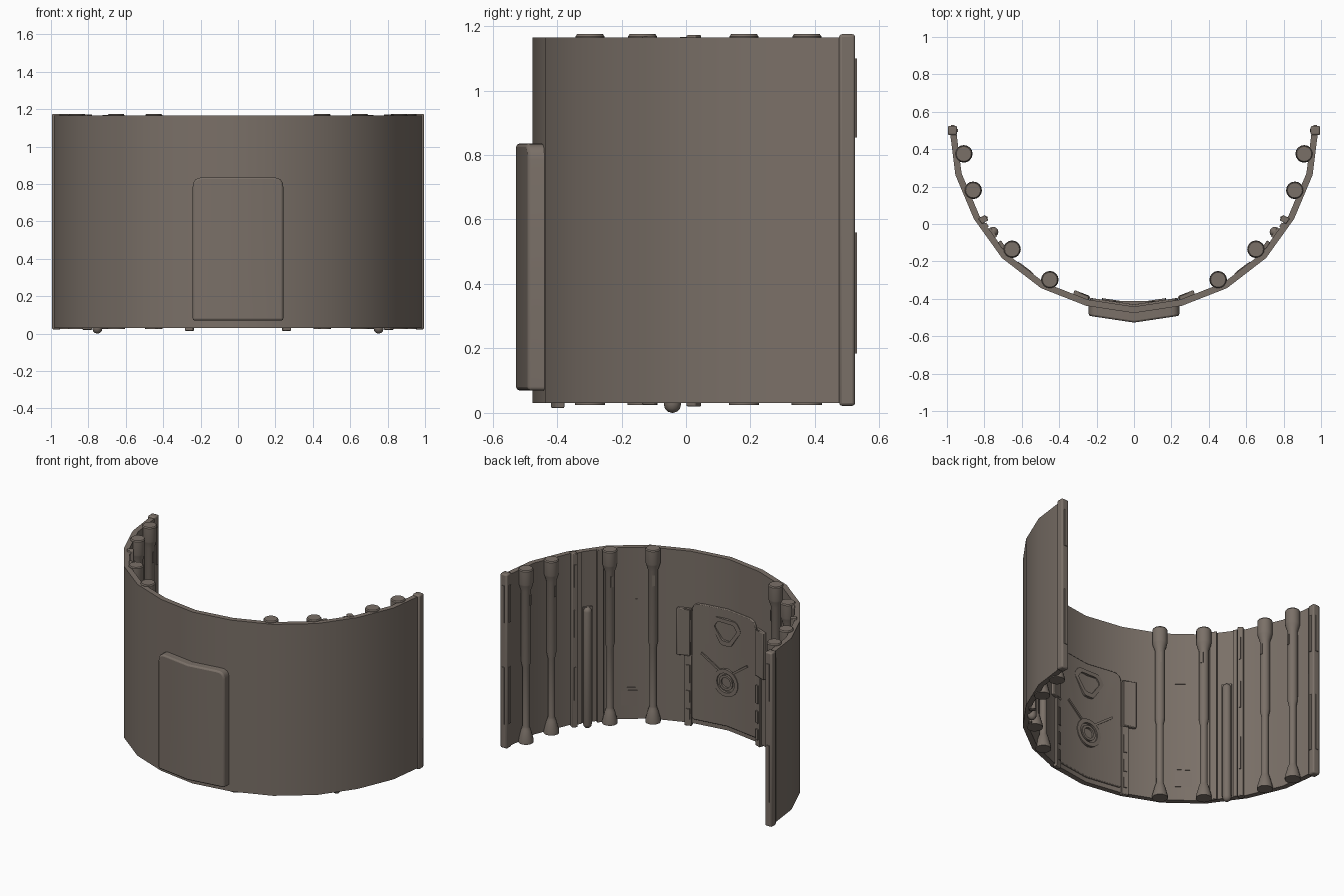
import bpy, bmesh, math
from mathutils import Vector, Matrix

if "Cube" in bpy.data.objects:
    bpy.data.objects.remove(bpy.data.objects["Cube"])

mat = bpy.data.materials.new("warm grey brown")
mat.diffuse_color = (0.195, 0.162, 0.137, 1)
mat.use_nodes = True
mat.node_tree.nodes["Principled BSDF"].inputs["Base Color"].default_value = mat.diffuse_color

# Right half of the outer wall line seen from above; u = 0..6 counts its corners
HALF = [(0, -.476), (.257, -.437), (.497, -.343), (.706, -.182),
        (.856, .027), (.955, .262), (.985, .5)]
LINE = [Vector((-x, y)) for x, y in HALF[:0:-1]] + [Vector(p) for p in HALF]


def normal(i):
    d = (LINE[i + 1] - LINE[i]).normalized()
    return Vector((-d.y, d.x))


def wall_point(u, depth):
    """Point on the wall line at corner number u, moved inward by depth."""
    def corner(i):
        a, b = normal(max(i - 1, 0)), normal(min(i, len(LINE) - 2))
        m = (a + b).normalized()
        return LINE[i] + m * depth / m.dot(a)
    i = min(int(u + 6), 11)
    return corner(i).lerp(corner(i + 1), u + 6 - i)


def finish(name, bm, mirror=False, bevel=0):
    bmesh.ops.recalc_face_normals(bm, faces=bm.faces)
    me = bpy.data.meshes.new(name)
    bm.to_mesh(me)
    bm.free()
    me.materials.append(mat)
    ob = bpy.data.objects.new(name, me)
    bpy.context.collection.objects.link(ob)
    bpy.ops.object.select_all(action='DESELECT')
    ob.select_set(True)
    bpy.context.view_layer.objects.active = ob
    bpy.ops.object.shade_smooth_by_angle(angle=math.radians(32))
    if bevel:
        b = ob.modifiers.new("bevel", 'BEVEL')
        b.width, b.segments = bevel, 2
        b.limit_method, b.angle_limit = 'ANGLE', math.radians(40)
    if mirror:
        m = ob.modifiers.new("mirror", 'MIRROR')
        m.use_mirror_merge = False
    return ob


def band(name, u0, u1, z0, z1, d0, d1, mirror=True, bevel=0):
    """Slab that follows the wall between u0 and u1."""
    us = [u0] + [k for k in range(-6, 7) if u0 < k < u1] + [u1]
    bm = bmesh.new()
    rings = []
    for u in us:
        a, b = wall_point(u, d0), wall_point(u, d1)
        rings.append([bm.verts.new((p.x, p.y, z)) for p, z in
                      ((a, z0), (b, z0), (b, z1), (a, z1))])
    for r, s in zip(rings, rings[1:]):
        for k in range(4):
            bm.faces.new((r[k], r[(k + 1) % 4], s[(k + 1) % 4], s[k]))
    bm.faces.new(rings[0])
    bm.faces.new(rings[-1])
    return finish(name, bm, mirror, bevel)


def plate(name, pts, y0, y1, slope=0.15, mirror=False, bevel=0, hole=None):
    """Upright plate from an (x, z) outline, folded along the centre line."""
    bm = bmesh.new()
    n = len(pts)
    loops = [[bm.verts.new((x, y, z)) for x, z in q] for q in ([pts, hole] if hole else [pts])
             for y in (y0, y1)]
    for a, b in zip(loops[::2], loops[1::2]):
        for k in range(n):
            bm.faces.new((a[k], a[(k + 1) % n], b[(k + 1) % n], b[k]))
    if hole:
        for a, b in ((loops[0], loops[2]), (loops[1], loops[3])):
            for k in range(n):
                bm.faces.new((a[k], a[(k + 1) % n], b[(k + 1) % n], b[k]))
    else:
        bm.faces.new(loops[0])
        bm.faces.new(loops[1])
    if slope and not mirror:
        bmesh.ops.bisect_plane(bm, geom=bm.verts[:] + bm.edges[:] + bm.faces[:],
                               plane_co=(0, 0, 0), plane_no=(1, 0, 0))
    for v in bm.verts:
        v.co.y += slope * abs(v.co.x)
    return finish(name, bm, mirror, bevel)


def rounded(corners):
    """Outline with rounded corners from (x, z, radius), counter-clockwise."""
    out = []
    n = len(corners)
    for i, (x, z, r) in enumerate(corners):
        p = Vector((x, z))
        a = p + (Vector(corners[i - 1][:2]) - p).normalized() * r
        b = p + (Vector(corners[(i + 1) % n][:2]) - p).normalized() * r
        for t in (0, .25, .5, .75, 1):
            q = a * (1 - t) ** 2 + p * 2 * t * (1 - t) + b * t * t
            out.append((q.x, q.y))
    return out


def circle(r, z, n=24):
    return [(r * math.cos(2 * math.pi * k / n), z + r * math.sin(2 * math.pi * k / n))
            for k in range(n)]


def lathe(name, x, y, profile, n=16):
    bm = bmesh.new()
    rings = [[bm.verts.new((x + r * math.cos(2 * math.pi * k / n),
                            y + r * math.sin(2 * math.pi * k / n), z)) for k in range(n)]
             for r, z in profile]
    for a, b in zip(rings, rings[1:]):
        for k in range(n):
            bm.faces.new((a[k], a[(k + 1) % n], b[(k + 1) % n], b[k]))
    bm.faces.new(rings[0])
    bm.faces.new(rings[-1])
    return finish(name, bm, True)


def box(name, centre, size, angle=0, bevel=0):
    bm = bmesh.new()
    bmesh.ops.create_cube(bm, size=1, matrix=Matrix.Translation(centre)
                          @ Matrix.Rotation(angle, 4, 'Z') @ Matrix.Diagonal((*size, 1)))
    return finish(name, bm, True, bevel)


# Curved wall
band("curved_wall", -6, 6, .03, 1.165, 0, .034, mirror=False)

# Raised plate on the outside
plate("outer_plate", rounded([(-.242, .07, .012), (.242, .07, .012), (.242, .835, .05),
                              (-.242, .835, .05)]), -.527, -.46, bevel=.012)

# Inner panel with its emblem-free relief
plate("inner_panel", rounded([(-.235, .06, .015), (.235, .06, .015), (.235, .835, .06),
                              (-.235, .835, .06)]), -.45, -.43, bevel=.005)
tri = [(-.035, .6, .015), (.035, .6, .015), (.115, .72, .02), (.08, .775, .02),
       (-.08, .775, .02), (-.115, .72, .02)]
plate("relief_frame", rounded(tri), -.44, -.412, slope=0,
      hole=rounded([(x * .72, .695 + (z - .695) * .68, r * .7) for x, z, r in tri]))
plate("relief_ring", circle(.09, .355), -.44, -.412, slope=0, hole=circle(.064, .355))
plate("relief_inner_ring", circle(.05, .355), -.44, -.414, slope=0, hole=circle(.034, .355))
plate("slanted_bar", [(.04, .43), (.047, .418), (.172, .508), (.165, .52)],
      -.44, -.422, mirror=True)

# Boxes and strips beside the inner panel
band("side_box", .98, 1.33, .48, .79, .03, .056, bevel=.005)
band("side_strip", .96, 1.14, .015, .48, .02, .05, bevel=.004)
for z0, z1 in ((.06, .13), (.17, .25), (.3, .42)):
    band("side_strip_plate", 1.0, 1.09, z0, z1, .045, .056)

# Round columns
COLUMN = [(.047, .025), (.047, .04), (.03, .105), (.024, .12), (.022, .13), (.022, .52),
          (.03, .56), (.03, 1.03), (.043, 1.07), (.045, 1.08), (.045, 1.168), (.04, 1.175)]
for x, y in ((.91, .375), (.86, .18), (.652, -.135), (.45, -.298)):
    lathe("column", x, y, COLUMN)
    d = Vector((-x, .25 - y, 0)).normalized()
    ang = math.atan2(d.y, d.x)
    box("column_slot_plate", Vector((x, y, .97)) + d * .029, (.008, .016, .07), ang)
    box("column_bracket", Vector((x, y, .8)) - d * .025, (.03, .03, .42), ang)

# Short rounded pipe
arc = [(.027 * math.sin(a), .027 * math.cos(a)) for a in
       [math.radians(k) for k in (5, 30, 60, 90)]]
lathe("short_pipe", .752, -.042, [(r, .027 - c) for r, c in arc]
      + [(r, .773 + c) for r, c in arc[::-1]], 12)
band("pipe_backing", 3.42, 3.66, .04, .8, .03, .046)

# Tall rails next to the pipe
band("tall_rail", 3.82, 3.96, .02, 1.172, .02, .06, bevel=.004)
band("flat_rail", 3.12, 3.3, .025, 1.168, .03, .05, bevel=.004)
band("rail_edge", 3.7, 3.8, .03, 1.166, .03, .042)
for z0, z1 in ((.2, .42), (.62, .8), (.95, 1.1)):
    band("rail_slot_plate", 3.865, 3.915, z0, z1, .056, .065)

# Thin service panel between the columns
band("service_panel", 2.3, 2.7, .12, .22, .03, .037)
band("service_panel_trim", 2.35, 2.65, .235, .24, .03, .039)
band("upper_trim", 2.3, 2.55, .82, .825, .03, .038)

# End posts with slot plates
box("end_post", (.97, .5, .5985), (.05, .05, 1.153), bevel=.009)
for z0, z1 in ((.185, .56), (.855, 1.1)):
    box("end_post_plate", (.97, .525, (z0 + z1) / 2), (.018, .01, z1 - z0))
    box("end_post_inner_plate", (.945, .5, (z0 + z1) / 2), (.01, .018, z1 - z0))
